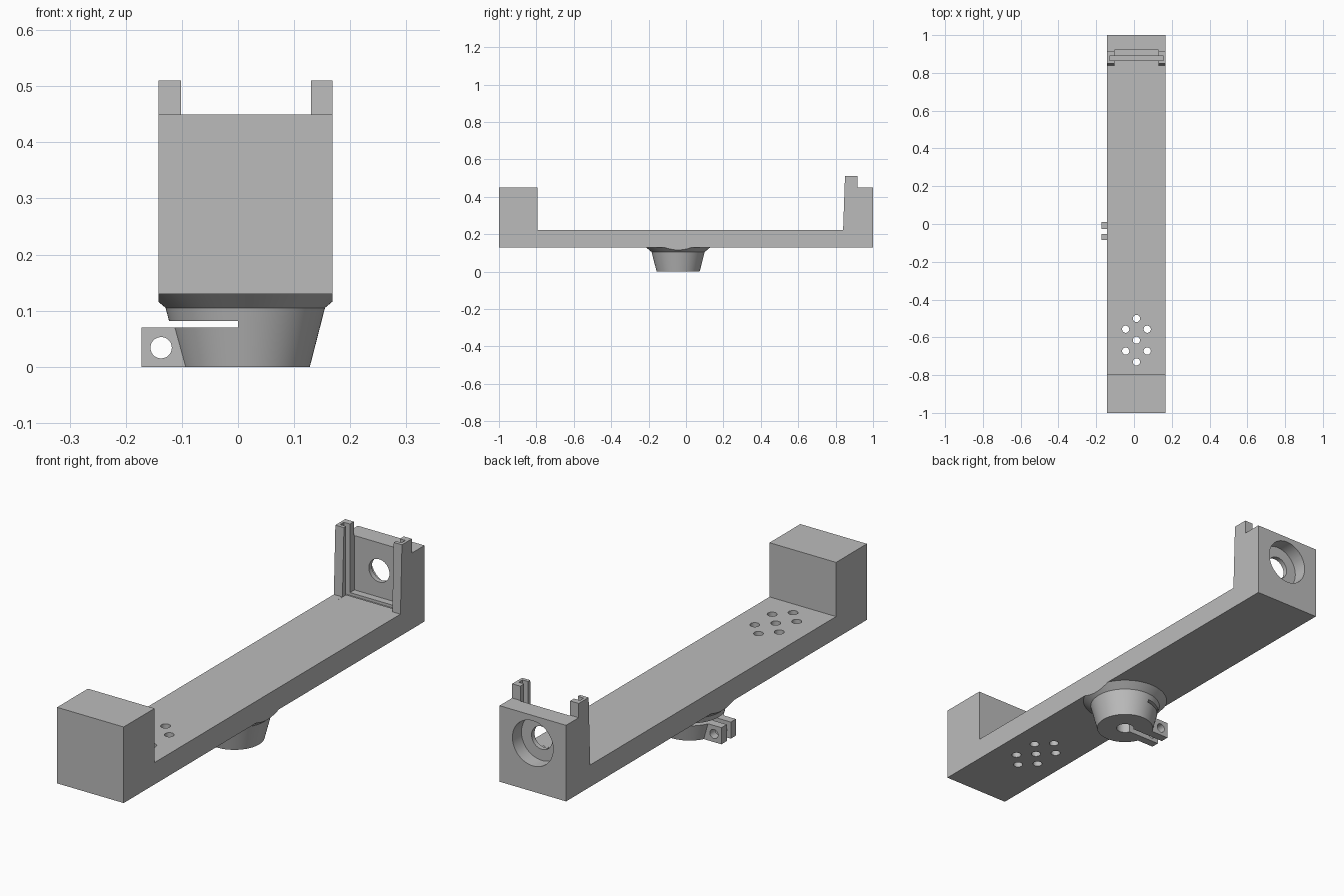
import bpy, bmesh, math
from mathutils import Matrix

if "Cube" in bpy.data.objects:
    bpy.data.objects.remove(bpy.data.objects["Cube"], do_unlink=True)

grey = bpy.data.materials.new("matte grey")
grey.use_nodes = True
GREY = (0.5, 0.5, 0.5, 1)
grey.diffuse_color = GREY
grey.node_tree.nodes["Principled BSDF"].inputs["Base Color"].default_value = GREY

CX = 0.013            # centre line of the bar
LEFT, RIGHT = -0.142, 0.168
FOOT_Y = -0.042       # centre of the round foot


def finish(bm, name):
    bmesh.ops.recalc_face_normals(bm, faces=bm.faces)
    mesh = bpy.data.meshes.new(name)
    bm.to_mesh(mesh)
    bm.free()
    mesh.materials.append(grey)
    ob = bpy.data.objects.new(name, mesh)
    bpy.context.collection.objects.link(ob)
    return ob


def box(name, x, y, z):
    bm = bmesh.new()
    bmesh.ops.create_cube(bm, size=1)
    for v in bm.verts:
        for i, (lo, hi) in enumerate((x, y, z)):
            v.co[i] = hi if v.co[i] > 0 else lo
    return finish(bm, name)


def rod(name, radius, centre, depth, along_y=False):
    bm = bmesh.new()
    turn = Matrix.Rotation(math.pi / 2, 4, 'X') if along_y else Matrix()
    bmesh.ops.create_cone(bm, cap_ends=True, segments=48, radius1=radius, radius2=radius,
                          depth=depth, matrix=Matrix.Translation(centre) @ turn)
    return finish(bm, name)


def activate(ob):
    bpy.ops.object.select_all(action='DESELECT')
    bpy.context.view_layer.objects.active = ob
    ob.select_set(True)


def combine(ob, tool, operation='DIFFERENCE'):
    mod = ob.modifiers.new("combine", 'BOOLEAN')
    mod.operation, mod.solver, mod.object = operation, 'EXACT', tool
    activate(ob)
    bpy.ops.object.modifier_apply(modifier=mod.name)
    bpy.data.objects.remove(tool, do_unlink=True)


# Long bar with both end blocks, from its side profile
profile = [(-1, .13), (1, .13), (1, .45), (.916, .45), (.916, .51), (.85, .51),
           (.84, .222), (-.795, .222), (-.795, .45), (-1, .45)]
bm = bmesh.new()
side = bm.faces.new([bm.verts.new((LEFT, y, z)) for y, z in profile])
grown = bmesh.ops.extrude_face_region(bm, geom=[side])["geom"]
bmesh.ops.translate(bm, vec=(RIGHT - LEFT, 0, 0),
                    verts=[g for g in grown if isinstance(g, bmesh.types.BMVert)])
bar = finish(bm, "cradle_bar")

# Open pocket and slide-in groove between the rear posts
combine(bar, box("pocket", (-.102, .13), (.8, .92), (.2215, .7)))
combine(bar, box("groove", (-.13, .156), (.865, .89), (.21, .7)))

# Rear window with a wide recess on the outside
combine(bar, rod("window", .048, (CX, .95, .333), .3, True))
combine(bar, rod("recess", .095, (CX, 1.04, .333), .2, True))

# Drain holes
for dx, dy in [(0, 0), (0, .115), (0, -.115), (.057, .058), (.057, -.058),
               (-.057, .058), (-.057, -.058)]:
    combine(bar, rod("drain", .019, (CX + dx, -.615 + dy, .18), .2))

# Round tapered foot with a flared collar, lathed
foot_profile = [(0, 0), (.115, 0), (.142, .105), (.172, .13), (0, .13)]
bm = bmesh.new()
points = [bm.verts.new((r, 0, z)) for r, z in foot_profile]
edges = [bm.edges.new(pair) for pair in zip(points, points[1:])]
bmesh.ops.spin(bm, geom=points + edges, angle=math.tau, steps=96, axis=(0, 0, 1), cent=(0, 0, 0))
bmesh.ops.remove_doubles(bm, verts=bm.verts, dist=1e-4)
bmesh.ops.translate(bm, vec=(CX, FOOT_Y, 0), verts=bm.verts)
foot = finish(bm, "clamp_foot")
combine(foot, box("trim", (LEFT, RIGHT), (-1, 1), (-1, 1)), 'INTERSECT')

# Clamp ears, split by slots, with bolt hole and central bore
combine(foot, box("ears", (-.172, -.03), (-.086, .01), (0, .075)), 'UNION')
combine(foot, box("flat_slot", (-.4, 0), (-.4, .4), (.07, .082)))
combine(foot, box("split", (-.4, CX), (-.052, -.026), (-.1, .076)))
combine(foot, rod("bolt", .019, (-.137, FOOT_Y, .034), .3, True))
combine(foot, rod("bore", .035, (CX, FOOT_Y, 0), .2))

for ob in (bar, foot):
    activate(ob)
    bpy.ops.object.shade_smooth_by_angle(angle=math.radians(25))
